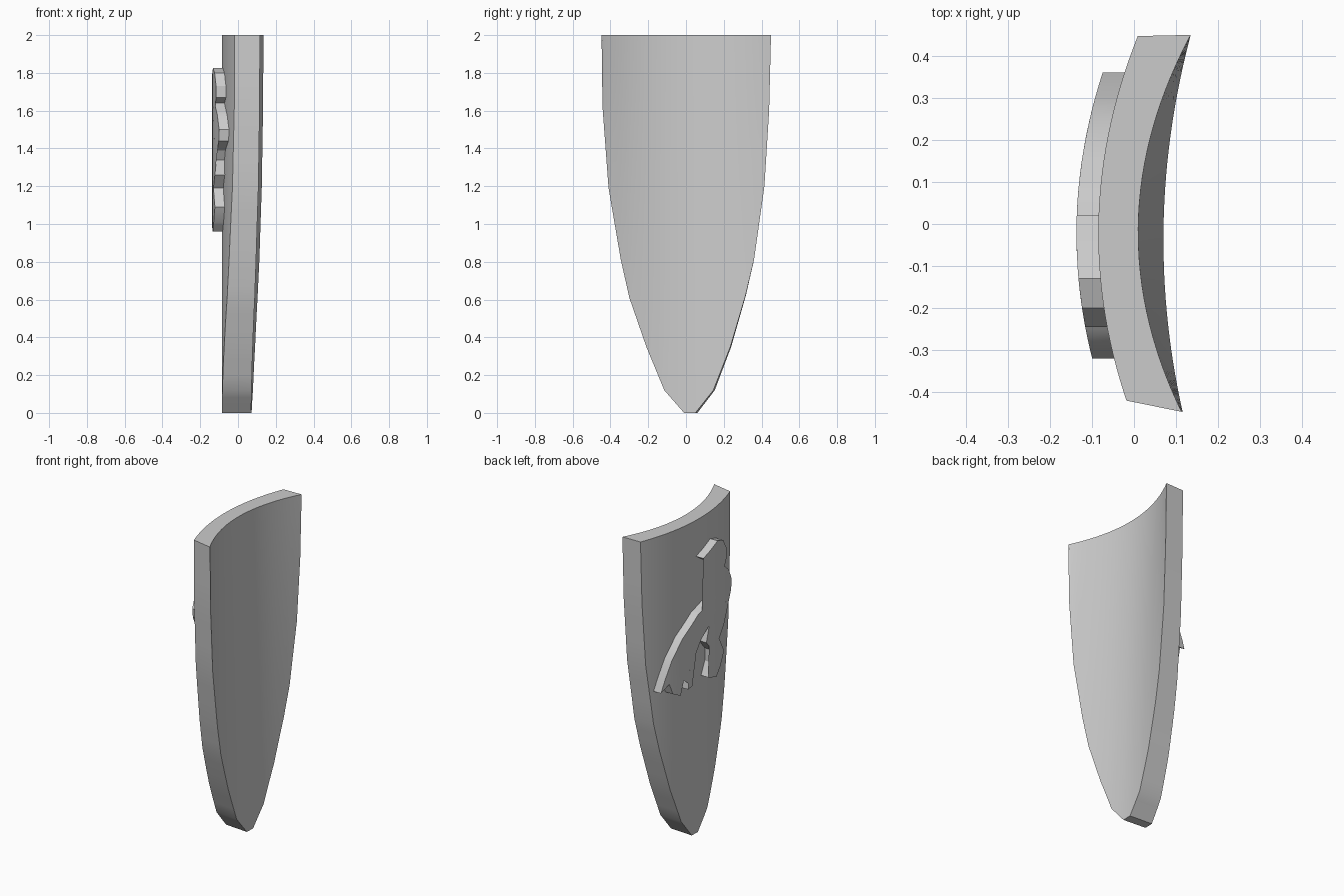
import bpy
import bmesh
import math

# Remove the default cube only
cube = bpy.data.objects.get("Cube")
if cube:
    bpy.data.objects.remove(cube, do_unlink=True)

grey = bpy.data.materials.new("plain grey")
grey.use_nodes = True
grey.diffuse_color = (0.6, 0.6, 0.6, 1)
grey.node_tree.nodes["Principled BSDF"].inputs["Base Color"].default_value = grey.diffuse_color


def finish(bm, name):
    """Turn a bmesh into a grey object, smooth with sharp edges kept."""
    bmesh.ops.remove_doubles(bm, verts=bm.verts, dist=0.0005)
    bmesh.ops.recalc_face_normals(bm, faces=bm.faces)
    mesh = bpy.data.meshes.new(name)
    bm.to_mesh(mesh)
    bm.free()
    mesh.materials.append(grey)
    obj = bpy.data.objects.new(name, mesh)
    bpy.context.collection.objects.link(obj)
    bpy.ops.object.select_all(action="DESELECT")
    obj.select_set(True)
    bpy.context.view_layer.objects.active = obj
    bpy.ops.object.shade_smooth_by_angle(angle=math.radians(25))
    return obj


# Curved sections of the shield, seen from above
def outer_curve(y):
    return -0.085 + 0.425 * (y + 0.023) ** 2


def inner_top_curve(y):
    return 0.01 + 0.566 * (y + 0.02) ** 2


def inner_rim_curve(y):
    return 0.07 + 0.273 * (y + 0.038) ** 2


# Shield outline (y, z) from one upper corner, round the tip, to the other
outline = [(-.447, 2), (-.442, 1.62), (-.41, 1.19), (-.345, .81), (-.3, .61),
           (-.21, .35), (-.115, .12), (-.01, 0), (.05, 0), (.145, .12),
           (.235, .35), (.315, .62), (.36, .81), (.415, 1.2), (.44, 1.6), (.45, 2)]


def build_shield():
    # Subdivide each outline segment into narrower columns
    steps = 3
    columns = []
    for (ya, za), (yb, zb) in zip(outline, outline[1:]):
        for i in range(steps):
            t = i / steps
            columns.append((ya + (yb - ya) * t, za + (zb - za) * t))
    columns.append(outline[-1])

    bm = bmesh.new()
    rows = 6
    inner, outer = [], []
    for y, rim_z in columns:
        shifted = y + 0.012 - 0.033 * y
        inside, outside = [], []
        for r in range(rows + 1):
            t = r / rows
            z = rim_z + (2 - rim_z) * t
            x = inner_rim_curve(y) * (1 - t) + inner_top_curve(y) * t
            # The corners of the inner face stay on the rim
            inside.append(bm.verts.new((x, y, z)))
            outside.append(bm.verts.new((outer_curve(shifted), shifted, z)))
        inner.append(inside)
        outer.append(outside)

    for c in range(len(columns) - 1):
        for grid in (inner, outer):
            for r in range(rows):
                bm.faces.new((grid[c][r], grid[c + 1][r], grid[c + 1][r + 1], grid[c][r + 1]))
        # Rim wall and top edge
        for r in (0, rows):
            bm.faces.new((inner[c][r], inner[c + 1][r], outer[c + 1][r], outer[c][r]))
    finish(bm, "shield_body")


# Raised animal ornament (y, z): head, chest, front leg, hind legs, back, neck
animal = [(.02, 1.77), (-.04, 1.79), (-.13, 1.825), (-.2, 1.8), (-.245, 1.73),
          (-.245, 1.67), (-.2, 1.64), (-.275, 1.58), (-.32, 1.5), (-.31, 1.44),
          (-.23, 1.39), (-.2, 1.34), (-.21, 1.26), (-.15, 1.19), (-.21, 1.09),
          (-.165, 1.01), (-.115, .96), (-.03, .99), (-.07, 1.07), (-.07, 1.15),
          (-.01, 1.22), (-.04, 1.32), (.04, 1.26), (.085, 1.19), (.12, .99),
          (.155, .98), (.14, 1.11), (.11, 1.2), (.19, 1.05), (.215, .96),
          (.275, .99), (.3, 1.06), (.36, 1.02), (.33, 1.1), (.28, 1.21),
          (.2, 1.32), (.065, 1.43), (-.05, 1.47), (-.18, 1.44), (-.2, 1.49),
          (-.115, 1.57), (-.105, 1.68), (-.04, 1.73)]


def build_ornament():
    bm = bmesh.new()
    bm.faces.new([bm.verts.new((0, y, z)) for y, z in animal])
    bmesh.ops.triangulate(bm, faces=bm.faces)
    # Slice upright so the plate can bend round the shield
    for i in range(-6, 8):
        bmesh.ops.bisect_plane(bm, geom=bm.verts[:] + bm.edges[:] + bm.faces[:],
                               plane_co=(0, i * 0.05, 0), plane_no=(0, 1, 0))
    plate = bmesh.ops.extrude_face_region(bm, geom=bm.faces[:])
    raised = {v for v in plate["geom"] if isinstance(v, bmesh.types.BMVert)}
    for v in bm.verts:
        v.co.x = outer_curve(v.co.y) + (-0.052 if v in raised else 0.01)
    finish(bm, "animal_ornament")


build_shield()
build_ornament()
